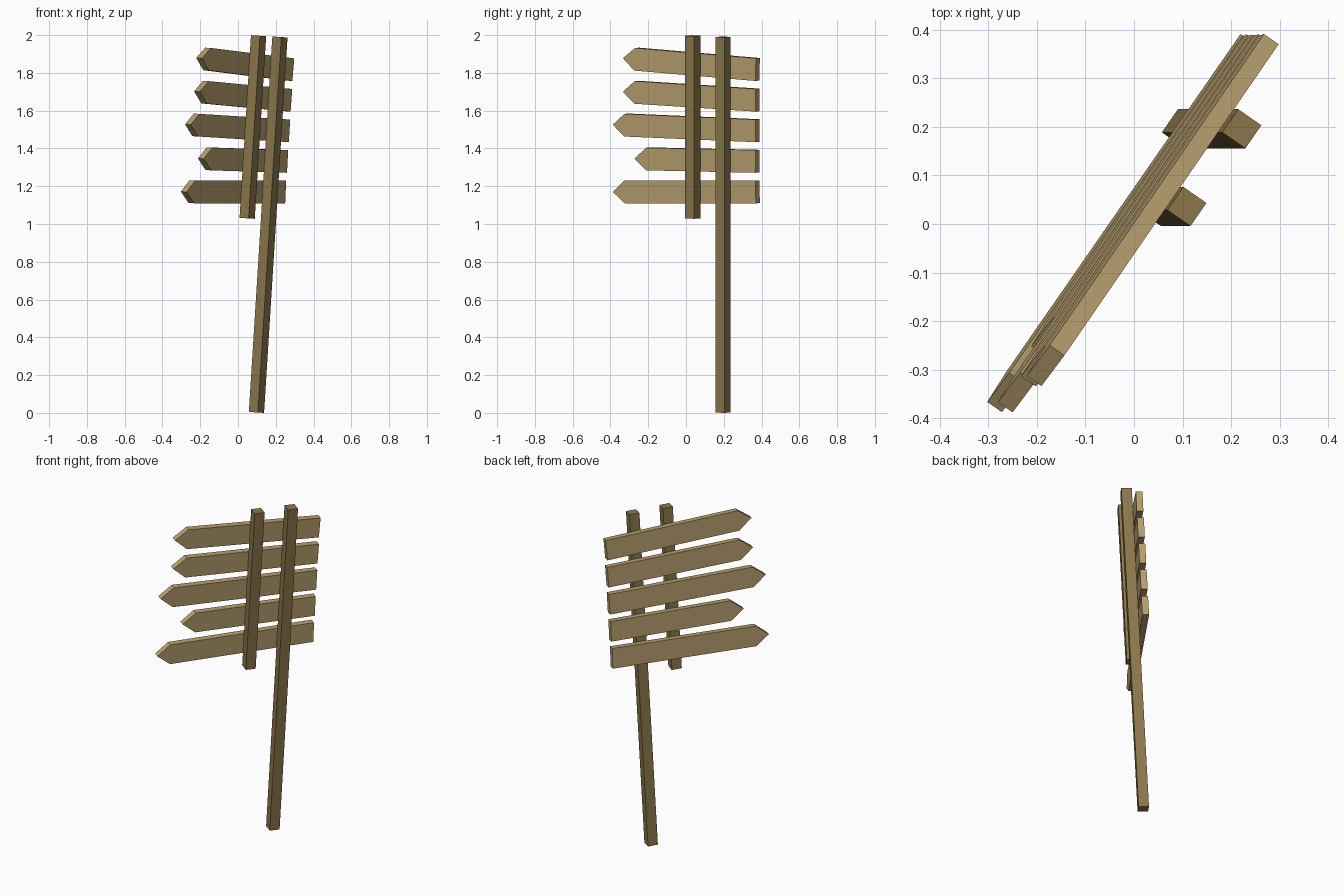
import bpy, bmesh
from math import radians, tan
from mathutils import Matrix, Vector

if "Cube" in bpy.data.objects:
    bpy.data.objects.remove(bpy.data.objects["Cube"])

LEAN, YAW = radians(3.58), radians(55.3)
# local x runs along the boards, local -y faces the posts, local z runs up the posts
FRAME = Matrix.Rotation(LEAN, 4, 'Y') @ Matrix.Rotation(YAW, 4, 'Z')


def material(name, rgb):
    m = bpy.data.materials.new(name)
    m.diffuse_color = (*rgb, 1)
    m.use_nodes = True
    m.node_tree.nodes["Principled BSDF"].inputs["Base Color"].default_value = m.diffuse_color
    return m


light_wood = material("light_wood", (0.48, 0.35, 0.16))
dark_wood = material("dark_wood", (0.26, 0.185, 0.07))


def prism(name, profile, depth, matrix, mat):
    """Extrude an x/z profile along local y, centred on y = 0."""
    bm = bmesh.new()
    face = bm.faces.new([bm.verts.new((x, -depth / 2, z)) for x, z in profile])
    ext = bmesh.ops.extrude_face_region(bm, geom=[face])
    moved = [g for g in ext["geom"] if isinstance(g, bmesh.types.BMVert)]
    bmesh.ops.translate(bm, verts=moved, vec=(0, depth, 0))
    bmesh.ops.recalc_face_normals(bm, faces=bm.faces)
    me = bpy.data.meshes.new(name)
    bm.to_mesh(me)
    bm.free()
    me.materials.append(mat)
    ob = bpy.data.objects.new(name, me)
    ob.matrix_world = matrix
    bpy.context.collection.objects.link(ob)


def on_lean(x0, y, z):
    """Point at height z on a leaning line that meets the ground at x0, y."""
    return Matrix.Translation(Vector((x0 + z * tan(LEAN), y, z)))


# square posts: a long one to the ground and a short hanging one
W = 0.029
for name, x0, y, z0, z1 in (("long_post", 0.0975, 0.196, 0.0025, 1.99),
                            ("short_post", -0.016, 0.036, 1.03, 1.997)):
    length = (z1 - z0) / FRAME[2][2]
    prism(name, [(-W, 0), (W, 0), (W, length), (-W, length)], 2 * W,
          on_lean(x0, y, z0) @ FRAME, dark_wood)

# pointed boards, fanned from top to bottom
H, POINT = 0.06, 0.075
for i, length in enumerate((0.855, 0.855, 0.92, 0.78, 0.92)):
    profile = [(0, -H), (0, H), (POINT - length, H), (-length, 0), (POINT - length, -H)]
    tilt = Matrix.Rotation(radians(2 - i), 4, 'Y')
    prism(f"arrow_board_{i + 1}", profile, 0.037,
          on_lean(0.164, 0.379, 1.818 - 0.162 * i) @ FRAME @ tilt, light_wood)
